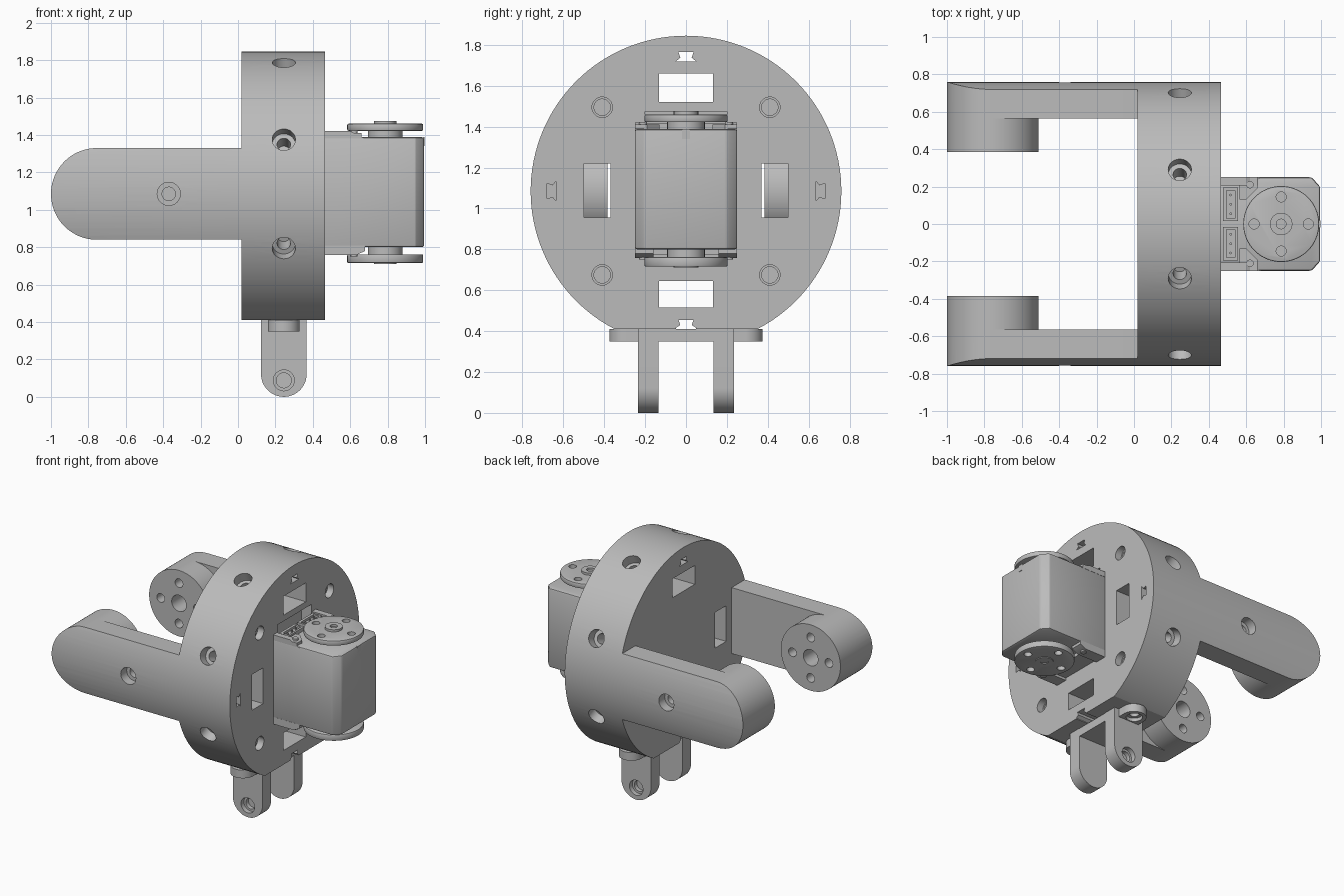
import bpy, bmesh
from math import sin, cos, pi, radians
from mathutils import Matrix, Vector

cube = bpy.data.objects.get("Cube")
if cube:
    bpy.data.objects.remove(cube, do_unlink=True)

grey = bpy.data.materials.new("mid_grey")
grey.use_nodes = True
grey.diffuse_color = (0.5, 0.5, 0.5, 1)
grey.node_tree.nodes["Principled BSDF"].inputs["Base Color"].default_value = (0.5, 0.5, 0.5, 1)

MID = 1.085          # height of the drum axis
DRUM_R = 0.76
BACK, FACE = 0.02, 0.465
HOLE_X = 0.245


def arc(u, v, r, start=0, end=360, n=32):
    """Points along an arc; a full turn leaves out the repeated end point."""
    count = n if end - start == 360 else n + 1
    return [(u + r * cos(radians(start + (end - start) * i / n)),
             v + r * sin(radians(start + (end - start) * i / n))) for i in range(count)]


def rect(u0, u1, v0, v1):
    return [(u0, v0), (u1, v0), (u1, v1), (u0, v1)]


def prism(name, outline, axis, a, b, turn=0):
    """Extrude an outline along an axis; turn spins it about the drum axis."""
    lo, hi = min(a, b), max(a, b)
    place = {"X": lambda u, v, d: (d, u, v),
             "Y": lambda u, v, d: (u, d, v),
             "Z": lambda u, v, d: (u, v, d)}[axis]
    bm = bmesh.new()
    rings = [[bm.verts.new(place(u, v, d)) for u, v in outline] for d in (lo, hi)]
    bm.faces.new(rings[0])
    bm.faces.new(rings[1])
    for i in range(len(outline)):
        j = (i + 1) % len(outline)
        bm.faces.new((rings[0][i], rings[0][j], rings[1][j], rings[1][i]))
    if turn:
        bmesh.ops.rotate(bm, verts=bm.verts, cent=Vector((0, 0, MID)),
                         matrix=Matrix.Rotation(radians(turn), 3, "X"))
    bmesh.ops.recalc_face_normals(bm, faces=bm.faces)
    mesh = bpy.data.meshes.new(name)
    bm.to_mesh(mesh)
    bm.free()
    mesh.materials.append(grey)
    ob = bpy.data.objects.new(name, mesh)
    bpy.context.collection.objects.link(ob)
    return ob


def activate(ob):
    bpy.ops.object.select_all(action="DESELECT")
    ob.select_set(True)
    bpy.context.view_layer.objects.active = ob


def combine(ob, tools, operation="DIFFERENCE"):
    """Apply each tool to the part, then remove it."""
    for tool in tools:
        tool.hide_render = True
        mod = ob.modifiers.new("shape", "BOOLEAN")
        mod.operation, mod.solver, mod.object = operation, "EXACT", tool
        activate(ob)
        bpy.ops.object.modifier_apply(modifier=mod.name)
        bpy.data.objects.remove(tool, do_unlink=True)
    return ob


def bevel(ob, width):
    mod = ob.modifiers.new("edge", "BEVEL")
    mod.width, mod.segments, mod.limit_method = width, 2, "ANGLE"
    mod.angle_limit = radians(40)
    activate(ob)
    bpy.ops.object.modifier_apply(modifier=mod.name)
    return ob


def bore(u, v, axis, start, step, end, wide=0.062, narrow=0.036, turn=0):
    """Stepped screw hole, given as two cutters."""
    return [prism("bore", arc(u, v, wide), axis, start, step, turn),
            prism("bore", arc(u, v, narrow), axis, start, end, turn)]


# Drum with a flat underside
drum = prism("drum", arc(0, MID, DRUM_R, n=128), "X", BACK, FACE)
cuts = [prism("flat", rect(-1, 1, 0, 0.41), "X", -0.5, 1)]
for s in (-1, 1):
    cuts.append(prism("side_window", rect(s * 0.37, s * 0.5, 0.955, 1.22), "X", -0.1, 0.6))
    for t in (-1, 1):
        cuts += bore(s * 0.41, MID + t * 0.41, "X", FACE + 0.1, FACE - 0.05, 0.25, 0.05, 0.04)
for low, high in ((1.52, 1.66), (0.515, 0.645)):
    cuts.append(prism("end_window", rect(-0.132, 0.132, low, high), "X", -0.1, 0.6))
cuts.append(prism("cable_pocket", rect(-0.2, 0.2, 1.3, 1.475), "X", 0.38, 0.6))
# Dovetail slots run right through
for k in range(3):
    tail = [(-0.05, 1.72), (0.05, 1.72), (0.028, 1.737), (0.037, 1.765),
            (-0.037, 1.765), (-0.028, 1.737)]
    cuts.append(prism("dovetail", tail, "X", -0.1, 0.6, turn=90 * (k - 1)))
cuts.append(prism("lower_dovetail", [(-0.05, 0.38), (0.05, 0.38), (0.05, 0.415), (0.028, 0.43),
                                     (0.037, 0.455), (-0.037, 0.455), (-0.028, 0.43),
                                     (-0.05, 0.415)], "X", -0.1, 0.6))
# Radial screw holes round the rim
for k in range(8):
    turn = 22.5 + 45 * k
    if not 230 < turn < 310:
        cuts += bore(HOLE_X, MID, "Y", 0.9, 0.69, 0.58, turn=turn)
combine(drum, cuts)

# Pair of fork arms with round end bosses
ARM_R, TIP = 0.245, -0.755
for s, side in ((1, "left"), (-1, "right")):
    outline = arc(TIP, MID, ARM_R, 90, 270, 40) + [(BACK, MID - ARM_R), (BACK, MID + ARM_R)]
    arm = prism(side + "_arm", outline, "Y", s * 0.565, s * 0.9)
    combine(arm, [prism("round", arc(0, MID, DRUM_R, n=128), "X", -1.2, 0.2)], "INTERSECT")
    combine(arm, bore(-0.37, MID, "Y", s * 0.9, s * 0.69, s * 0.6))
    boss = prism(side + "_boss", arc(TIP, MID, ARM_R, n=80), "Y", s * 0.385, s * 0.57)
    holes = [prism("hole", arc(TIP, MID, 0.06), "Y", s * 0.3, s * 0.55)]
    for k in range(4):
        u, v = 0.15 * cos(k * pi / 2), 0.15 * sin(k * pi / 2)
        holes.append(prism("hole", arc(TIP + u, MID + v, 0.032), "Y", s * 0.3, s * 0.55))
    combine(boss, holes)

# Hanging bracket below the drum
prism("bracket_plate", rect(0.125, 0.365, -0.14, 0.14), "Z", 0.35, 0.41)
for s, side in ((1, "left"), (-1, "right")):
    outline = arc(HOLE_X, 0.122, 0.122, 180, 360) + [(0.367, 0.41), (0.123, 0.41)]
    leg = prism(side + "_bracket_leg", outline, "Y", s * 0.135, s * 0.235)
    combine(leg, bore(HOLE_X, 0.088, "Y", s * 0.3, s * 0.2, s * 0.17, 0.056, 0.04))
    ear = [(HOLE_X + u, s * v) for u, v in arc(0, 0.29, 0.085, 0, 180) + [(-0.085, 0.2), (0.085, 0.2)]]
    ear = prism(side + "_bracket_ear", ear, "Z", 0.35, 0.41)
    combine(ear, bore(HOLE_X, s * 0.295, "Z", 0.3, 0.375, 0.44, 0.055, 0.032))

# Motor body with chamfered outer corners
AXIS_X = 0.787
body = [(0.44, -0.25), (0.95, -0.25), (0.995, -0.2), (0.995, 0.2), (0.95, 0.25), (0.44, 0.25)]
bevel(prism("motor_body", body, "Z", 0.8, 1.388), 0.012)

# Raised corner rails, screws and socket blocks on the body
for s, side in ((1, "left"), (-1, "right")):
    top = [(FACE, 1.38), (FACE, 1.42), (0.6, 1.42), (0.68, 1.38)]
    prism(side + "_upper_rail", top, "Y", s * 0.205, s * 0.25)
    low = [(FACE, 0.81), (FACE, 0.757), (0.63, 0.757), (0.68, 0.78), (0.68, 0.81)]
    prism(side + "_lower_rail", low, "Y", s * 0.16, s * 0.25)
    pad = [(0.565, s * 0.13), (0.565, s * 0.25), (0.66, s * 0.25), (0.66, s * 0.19), (0.6, s * 0.13)]
    prism(side + "_upper_pad", pad, "Z", 1.38, 1.41)
    prism(side + "_upper_screw", arc(0.62, s * 0.21, 0.02, n=16), "Z", 1.4, 1.424)
    prism(side + "_lower_screw", arc(0.62, s * 0.21, 0.02, n=16), "Z", 0.75, 0.78)
    socket = prism(side + "_socket", rect(0.475, 0.555, s * 0.015, s * 0.195), "Z", 1.38, 1.415)
    combine(socket, [prism("slot", rect(0.495, 0.54, s * 0.03, s * 0.18), "Z", 1.398, 1.5)])
    for k in range(3):
        prism(side + "_socket_pin", arc(0.517, s * (0.055 + 0.05 * k), 0.007, n=8), "Z", 1.39, 1.412)
prism("lower_cover", rect(FACE, 0.6, -0.16, 0.16), "Z", 0.775, 0.81)
prism("body_tab", rect(0.99, 0.998, -0.02, 0.02), "Z", 1.34, 1.388)

# Output discs above and below the body
for name, near, inner, outer, hub in (("upper", 1.38, 1.422, 1.46, 1.476),
                                      ("lower", 0.81, 0.762, 0.715, 0.71)):
    out = 1 if name == "upper" else -1
    prism(name + "_shaft", arc(AXIS_X, 0, 0.092), "Z", near, inner + out * 0.005)
    disc = bevel(prism(name + "_disc", arc(AXIS_X, 0, 0.203, n=64), "Z", inner, outer), 0.007)
    holes = []
    for k in range(4):
        u, v = 0.145 * cos(k * pi / 2), 0.145 * sin(k * pi / 2)
        holes.append(prism("hole", arc(AXIS_X + u, v, 0.027, n=20), "Z", inner + out * 0.008, hub + out * 0.1))
    combine(disc, holes)
    cap = prism(name + "_hub", arc(AXIS_X, 0, 0.06), "Z", inner + out * 0.01, hub)
    combine(cap, [prism("hole", arc(AXIS_X, 0, 0.026, n=20), "Z", inner + out * 0.022, hub + out * 0.1)])

# Smooth the curved walls and keep the edges crisp
for ob in bpy.context.collection.objects:
    if ob.type == "MESH" and grey.name in ob.data.materials:
        activate(ob)
        bpy.ops.object.shade_smooth_by_angle(angle=radians(25))
